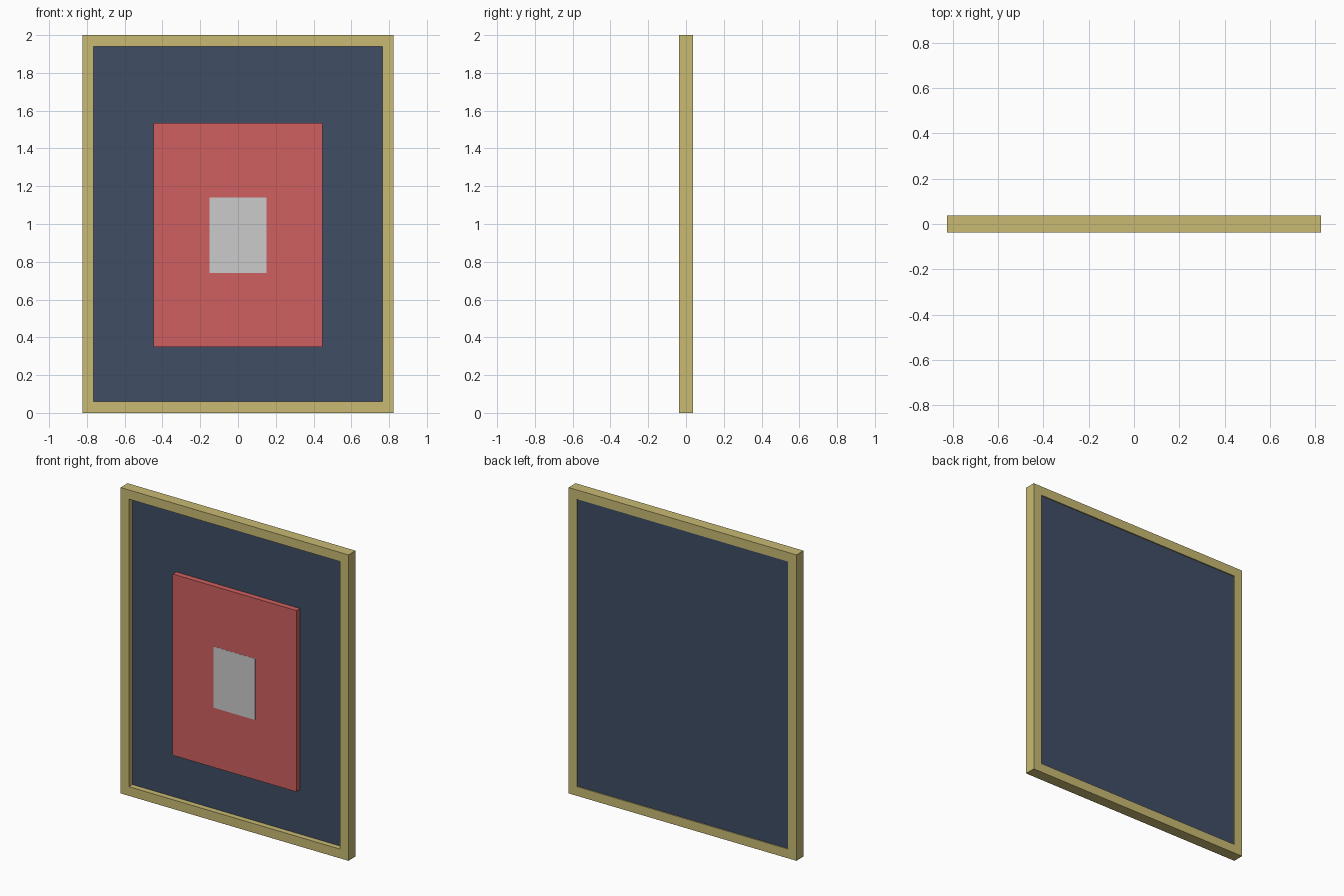
import bpy, bmesh

if "Cube" in bpy.data.objects:
    bpy.data.objects.remove(bpy.data.objects["Cube"])


def material(name, rgb):
    m = bpy.data.materials.new(name)
    m.diffuse_color = (*rgb, 1)
    m.use_nodes = True
    m.node_tree.nodes["Principled BSDF"].inputs["Base Color"].default_value = m.diffuse_color
    return m


def finish(name, bm, mat=None):
    bmesh.ops.recalc_face_normals(bm, faces=bm.faces)
    me = bpy.data.meshes.new(name)
    bm.to_mesh(me)
    bm.free()
    ob = bpy.data.objects.new(name, me)
    bpy.context.collection.objects.link(ob)
    if mat:
        me.materials.append(mat)
    return ob


def box(name, x, y0, y1, z0, z1, mat=None):
    """Box spanning -x..x, y0..y1, z0..z1."""
    bm = bmesh.new()
    bmesh.ops.create_cube(bm, size=1)
    bmesh.ops.scale(bm, vec=(2 * x, y1 - y0, z1 - z0), verts=bm.verts)
    bmesh.ops.translate(bm, vec=(0, (y0 + y1) / 2, (z0 + z1) / 2), verts=bm.verts)
    return finish(name, bm, mat)


def ring(name, x, z, w, d, mat):
    """Rectangular frame with mitred corners, border width w, half depth d."""
    bm = bmesh.new()
    loops = []
    for inset, y in ((0, -d), (0, d), (w, d), (w, -d)):
        a, lo, hi = x - inset, inset, z - inset
        loops.append([bm.verts.new((px, y, pz))
                      for px, pz in ((-a, lo), (a, lo), (a, hi), (-a, hi))])
    for i in range(4):
        p, q = loops[i], loops[(i + 1) % 4]
        for j in range(4):
            k = (j + 1) % 4
            bm.faces.new((p[j], p[k], q[k], q[j]))
    return finish(name, bm, mat)


gold = material("gold", (0.58, 0.49, 0.17))
navy = material("navy", (0.05, 0.075, 0.13))
red = material("red", (0.62, 0.115, 0.115))

# Outer frame
ring("frame", 0.824, 2.0, 0.06, 0.0365, gold)
# Backing panel, recessed from the front and almost flush at the back
box("backing_panel", 0.764, 0.0, 0.03, 0.06, 1.94, navy)
# Raised picture board
box("picture_board", 0.447, -0.036, 0.0, 0.35, 1.535, red)
# Small grey plate on the board
box("centre_plate", 0.15, -0.0368, -0.034, 0.74, 1.14)
